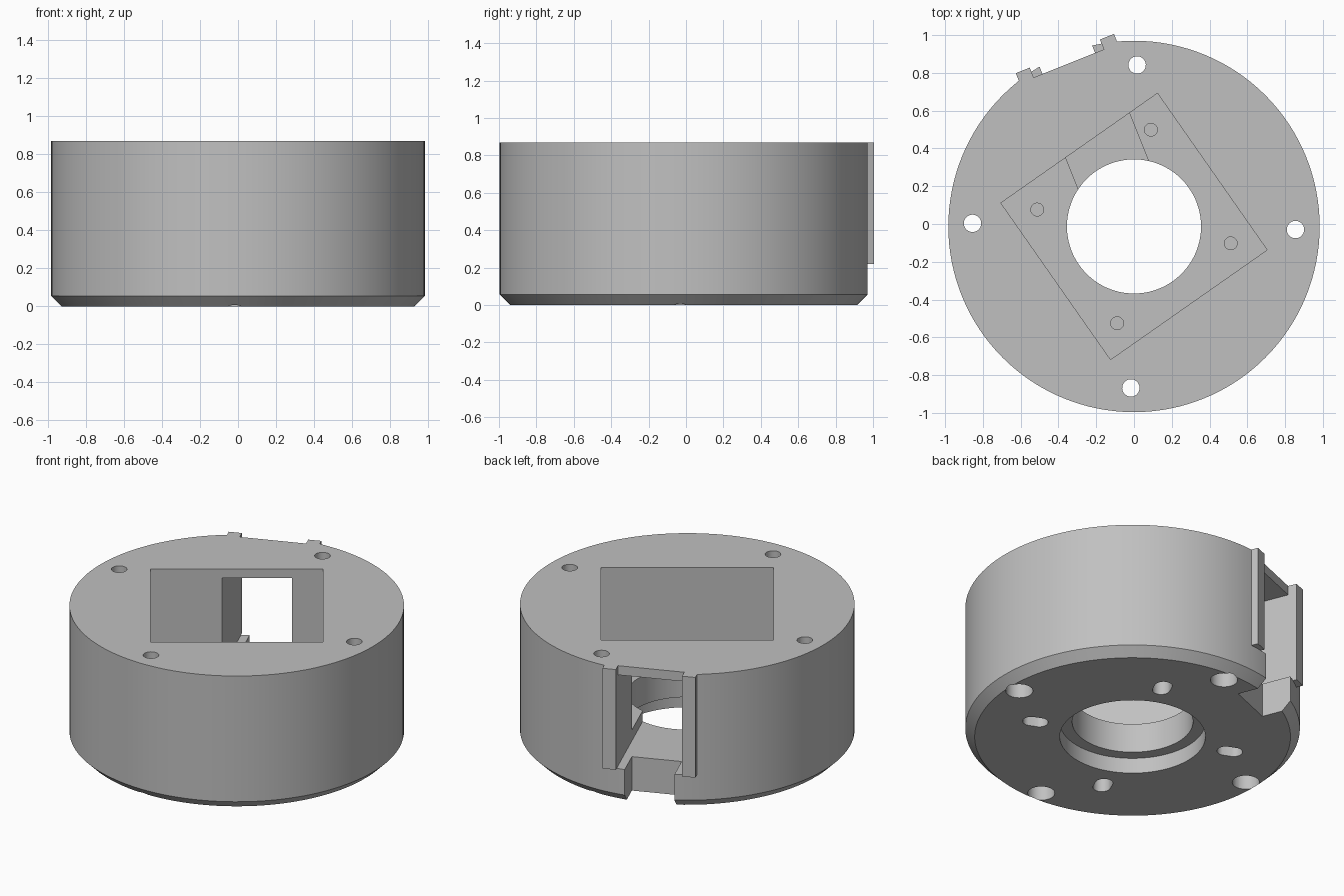
import bpy, bmesh, math
from mathutils import Matrix, Vector

if "Cube" in bpy.data.objects:
    bpy.data.objects.remove(bpy.data.objects["Cube"])

CY = -0.013                      # y of the body axis
R, H = 0.983, 0.87               # body radius and height
CHAMFER = 0.055
POCKET_FLOOR, SILL = 0.29, 0.22
OPEN_TURN = math.radians(21.8)   # rotation of the side opening

grey = bpy.data.materials.new("plain_grey")
grey.diffuse_color = (0.53, 0.53, 0.53, 1)
grey.use_nodes = True
grey.node_tree.nodes["Principled BSDF"].inputs["Base Color"].default_value = grey.diffuse_color


def new_object(name, bm, turn=0.0):
    """Turn the mesh about the body axis and make an object of it."""
    bm.transform(Matrix.Translation((0, CY, 0)) @ Matrix.Rotation(turn, 4, 'Z'))
    bmesh.ops.recalc_face_normals(bm, faces=bm.faces)
    mesh = bpy.data.meshes.new(name)
    bm.to_mesh(mesh)
    bm.free()
    obj = bpy.data.objects.new(name, mesh)
    bpy.context.collection.objects.link(obj)
    return obj


def box(name, x0, x1, y0, y1, z0, z1, turn=0.0):
    bm = bmesh.new()
    bmesh.ops.create_cube(bm, size=1)
    for v in bm.verts:
        v.co = Vector(((x0 + x1) / 2 + v.co.x * (x1 - x0),
                       (y0 + y1) / 2 + v.co.y * (y1 - y0),
                       (z0 + z1) / 2 + v.co.z * (z1 - z0)))
    return new_object(name, bm, turn)


def prism(name, outline, z0, z1, turn=0.0):
    """Extrude a closed outline from z0 to z1."""
    bm = bmesh.new()
    face = bm.faces.new([bm.verts.new((x, y, z0)) for x, y in outline])
    top = bmesh.ops.extrude_face_region(bm, geom=[face])["geom"]
    for v in top:
        if isinstance(v, bmesh.types.BMVert):
            v.co.z = z1
    return new_object(name, bm, turn)


def slot_outline(cx, r, half=0.0, n=32):
    """Circle, or a slot stretched along x when half > 0."""
    pts = []
    for i in range(n):
        a = 2 * math.pi * (i + 0.5) / n
        shift = half if math.cos(a) > 0 else -half
        pts.append((cx + shift + r * math.cos(a), r * math.sin(a)))
    return pts


def combine(target, tool, operation):
    bpy.context.view_layer.objects.active = target
    mod = target.modifiers.new("combine", 'BOOLEAN')
    mod.operation = operation
    mod.solver = 'EXACT'
    mod.object = tool
    bpy.ops.object.modifier_apply(modifier=mod.name)
    bpy.data.objects.remove(tool, do_unlink=True)


# Round body with a chamfered lower edge
N = 128
bm = bmesh.new()
rings = []
for r, z in ((R - CHAMFER, 0), (R, CHAMFER), (R, H)):
    rings.append([bm.verts.new((r * math.cos(2 * math.pi * i / N),
                                r * math.sin(2 * math.pi * i / N), z)) for i in range(N)])
for low, high in zip(rings, rings[1:]):
    for i in range(N):
        j = (i + 1) % N
        bm.faces.new((low[i], low[j], high[j], high[i]))
bm.faces.new(rings[0])
bm.faces.new(rings[-1])
body = new_object("housing_body", bm)

# Rails on both sides of the opening
for x0, x1 in ((-0.28, -0.19), (0.19, 0.28)):
    combine(body, box("rail", x0, x1, 0.85, 0.986, SILL, H, OPEN_TURN), 'UNION')

cutters = [
    # Square pocket from the top
    box("pocket", -0.506, 0.506, -0.506, 0.506, POCKET_FLOOR, 1.2, math.radians(35)),
    # Centre bore and its wider lower step
    prism("bore", slot_outline(0, 0.355, n=96), -0.2, 0.5),
    prism("bore_step", slot_outline(0, 0.428, n=96), -0.2, 0.1),
    # Side window with channel, flat outer face and lower notch
    box("window", -0.2, 0.2, 0.0, 1.3, SILL, 0.81, OPEN_TURN),
    box("flat", -0.2, 0.2, 0.93, 1.3, SILL, 1.2, OPEN_TURN),
    box("notch", -0.15, 0.15, 0.785, 1.3, -0.2, SILL + 0.01, OPEN_TURN),
]
for k in range(4):
    quarter = k * math.pi / 2
    # Through holes with wide lower ends
    turn = quarter - math.radians(1.1)
    cutters.append(prism("bolt_hole", slot_outline(0.855, 0.046), -0.2, 1.2, turn))
    cutters.append(prism("bolt_head", slot_outline(0.855, 0.08), -0.2, 0.12, turn))
    # Blind holes in the pocket floor
    turn = quarter - math.radians(9.9)
    cutters.append(prism("screw_hole", slot_outline(0.52, 0.034), 0.16, 0.4, turn))
    # Short blind slots underneath
    turn = quarter - math.radians(23)
    cutters.append(prism("bottom_slot", slot_outline(0.597, 0.052, 0.024), -0.2, 0.12, turn))
for c in cutters:
    combine(body, c, 'DIFFERENCE')

# Colour and shading
body.data.materials.clear()
body.data.materials.append(grey)
for p in body.data.polygons:
    p.material_index = 0
bpy.ops.object.select_all(action='DESELECT')
body.select_set(True)
bpy.context.view_layer.objects.active = body
bpy.ops.object.shade_smooth_by_angle(angle=math.radians(25))
